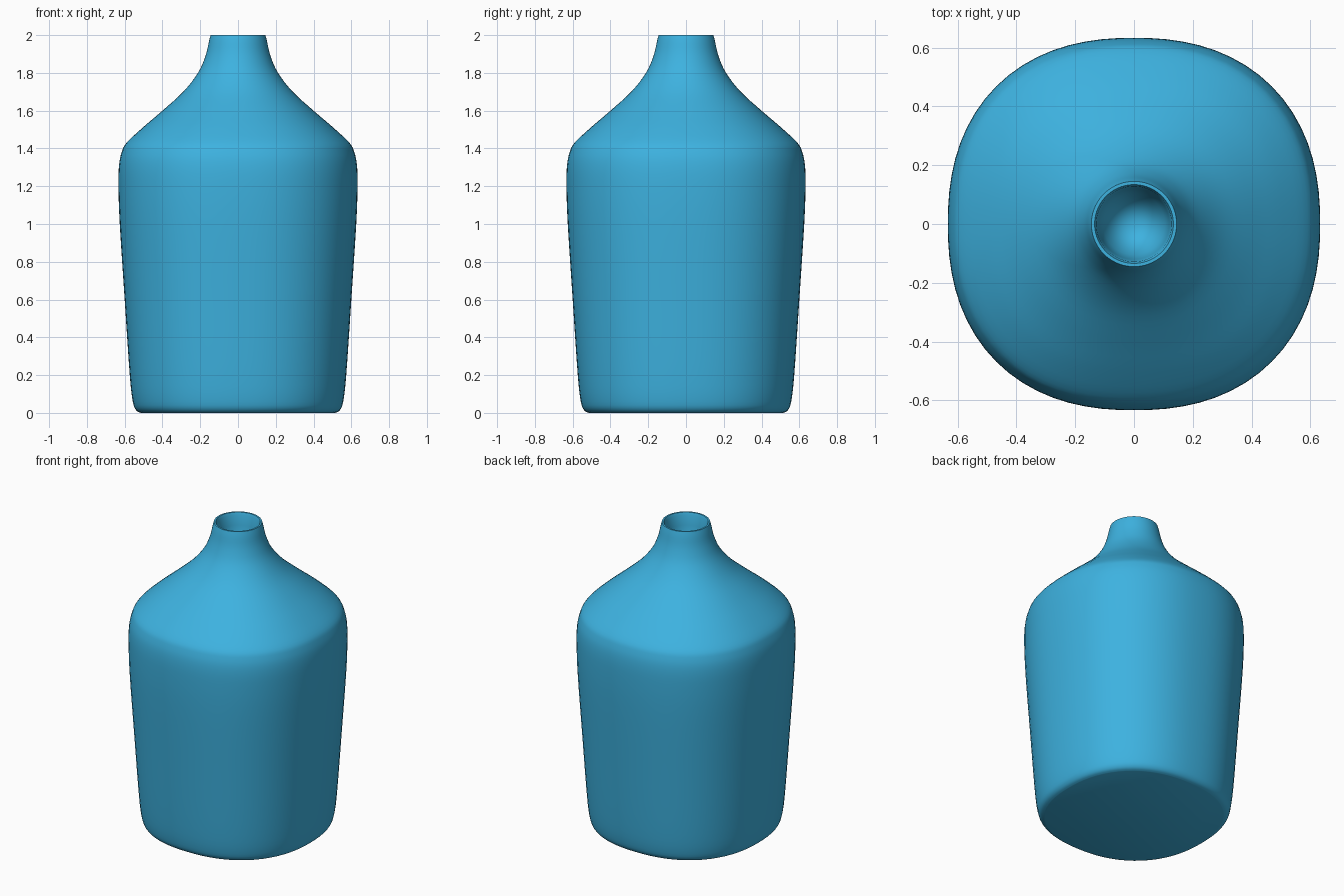
import bpy, bmesh, math

if "Cube" in bpy.data.objects:
    bpy.data.objects.remove(bpy.data.objects["Cube"])

SEGMENTS = 72


def smooth_profile(points, steps=4):
    """Catmull-Rom curve through (radius, height) points."""
    pts = [points[0]] + points + [points[-1]]
    out = []
    for a, b, c, d in zip(pts, pts[1:], pts[2:], pts[3:]):
        for s in range(steps):
            t = s / steps
            out.append(tuple(
                0.5 * (2 * q + (r - p) * t + (2 * p - 5 * q + 4 * r - w) * t * t
                       + (3 * q - p - 3 * r + w) * t ** 3)
                for p, q, r, w in zip(a, b, c, d)))
    return out + [points[-1]]


def ring(bm, radius, z):
    """Rounded-square section on the body, blending to a circle at the neck."""
    blend = min(1, max(0, (radius - 0.2) / 0.3))
    n = 2 + 0.3 * blend
    verts = []
    for i in range(SEGMENTS):
        a = 2 * math.pi * i / SEGMENTS
        c, s = math.cos(a), math.sin(a)
        r = radius / (abs(c) ** n + abs(s) ** n) ** (1 / n)
        verts.append(bm.verts.new((r * c, r * s, z)))
    return verts


# Outside profile, from foot to lip
outside = smooth_profile([
    (0.515, 0.0), (0.54, 0.015), (0.557, 0.06), (0.573, 0.2), (0.60, 0.6),
    (0.626, 1.0), (0.633, 1.2), (0.63, 1.31), (0.616, 1.38), (0.59, 1.43),
    (0.505, 1.51), (0.40, 1.6), (0.29, 1.7), (0.212, 1.8), (0.172, 1.89),
    (0.153, 1.97), (0.145, 2.0)])
# Lip and throat
inside = [(0.134, 2.0), (0.128, 1.985), (0.12, 1.92), (0.105, 1.8)]

bm = bmesh.new()
rings = [ring(bm, r, z) for r, z in outside + inside]
for low, high in zip(rings, rings[1:]):
    for i in range(SEGMENTS):
        j = (i + 1) % SEGMENTS
        bm.faces.new((low[i], low[j], high[j], high[i]))

# Flat base and conical end of the throat
bm.faces.new(list(reversed(rings[0])))
tip = bm.verts.new((0, 0, 1.65))
for i in range(SEGMENTS):
    bm.faces.new((rings[-1][i], rings[-1][(i + 1) % SEGMENTS], tip))

mesh = bpy.data.meshes.new("bottle")
bm.to_mesh(mesh)
bm.free()
bottle = bpy.data.objects.new("bottle", mesh)
bpy.context.collection.objects.link(bottle)

# Blue finish
blue = bpy.data.materials.new("blue_glaze")
blue.diffuse_color = (0.047, 0.445, 0.745, 1)
blue.use_nodes = True
blue.node_tree.nodes["Principled BSDF"].inputs["Base Color"].default_value = blue.diffuse_color
mesh.materials.append(blue)

bpy.context.view_layer.objects.active = bottle
bottle.select_set(True)
bpy.ops.object.shade_smooth_by_angle(angle=math.radians(40))
